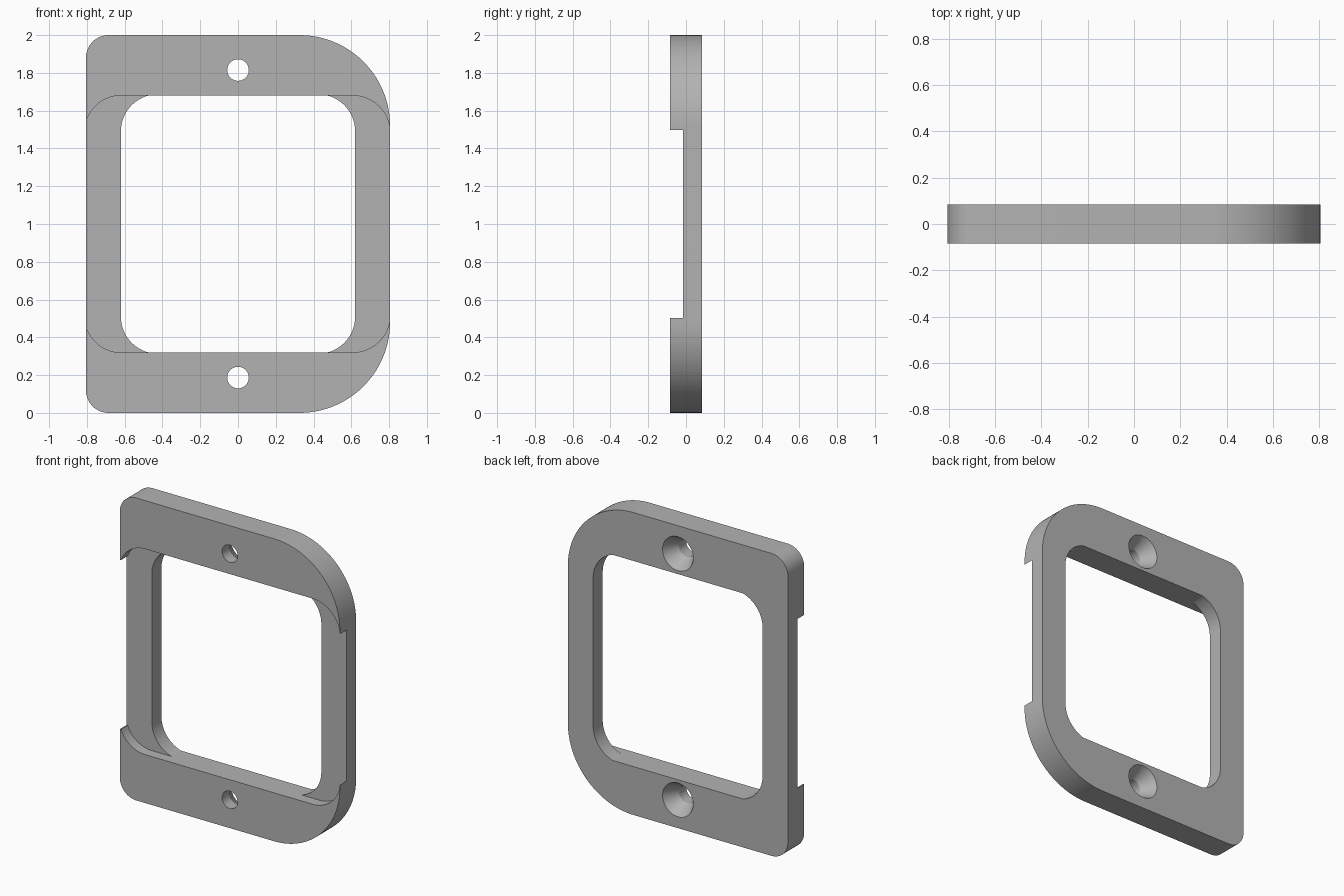
import bpy, bmesh, math
from mathutils import Matrix

cube = bpy.data.objects.get("Cube")
if cube:
    bpy.data.objects.remove(cube)

HALF = 0.085      # half the plate thickness
STEP = -0.015     # depth of the front recess
MID = 1.0         # height of the symmetry line

grey = bpy.data.materials.new("plain grey")
grey.use_nodes = True
GREY = (0.45, 0.45, 0.45, 1)
grey.diffuse_color = GREY
grey.node_tree.nodes["Principled BSDF"].inputs["Base Color"].default_value = GREY


def finish(name, bm):
    bmesh.ops.recalc_face_normals(bm, faces=bm.faces)
    mesh = bpy.data.meshes.new(name)
    bm.to_mesh(mesh)
    bm.free()
    mesh.materials.append(grey)
    obj = bpy.data.objects.new(name, mesh)
    bpy.context.collection.objects.link(obj)
    return obj


def rounded_prism(name, x0, x1, half_height, r_left, r_right, y0, y1, clip=9, steps=24):
    """Rounded rectangle in x-z, extruded along y; clip flattens top and bottom."""
    bm = bmesh.new()
    verts = []
    for quarter, (sx, sz) in enumerate([(1, 1), (-1, 1), (-1, -1), (1, -1)]):
        r = r_right if sx > 0 else r_left
        cx = x1 - r if sx > 0 else x0 + r
        cz = sz * (half_height - r)
        for i in range(steps + 1):
            a = (quarter + i / steps) * math.pi / 2
            z = max(-clip, min(clip, cz + r * math.sin(a)))
            verts.append(bm.verts.new((cx + r * math.cos(a), y0, MID + z)))
    face = bm.faces.new(verts)
    new = bmesh.ops.extrude_face_region(bm, geom=[face])["geom"]
    bmesh.ops.translate(bm, vec=(0, y1 - y0, 0),
                        verts=[g for g in new if isinstance(g, bmesh.types.BMVert)])
    bmesh.ops.remove_doubles(bm, verts=bm.verts, dist=1e-5)
    return finish(name, bm)


def screw_cutter(name, z):
    """Straight hole widening to a countersink at the back."""
    bm = bmesh.new()
    rings = []
    for y, r in [(-0.2, 0.057), (-0.01, 0.057), (HALF, 0.112), (0.2, 0.112)]:
        circle = bmesh.ops.create_circle(
            bm, segments=48, radius=r,
            matrix=Matrix.Translation((0, y, z)) @ Matrix.Rotation(math.pi / 2, 4, "X"))
        rings.append(circle["verts"])
    for a, b in zip(rings, rings[1:]):
        for i in range(len(a)):
            j = (i + 1) % len(a)
            bm.faces.new((a[i], a[j], b[j], b[i]))
    bm.faces.new(rings[0])
    bm.faces.new(rings[-1])
    return finish(name, bm)


def box_cutter(name, x0, x1, half_height, y0, y1):
    bm = bmesh.new()
    bmesh.ops.create_cube(
        bm, size=1,
        matrix=Matrix.Translation(((x0 + x1) / 2, (y0 + y1) / 2, MID))
        @ Matrix.Diagonal((x1 - x0, y1 - y0, 2 * half_height, 1)))
    return finish(name, bm)


# Plate with small left corners and large right corners
frame = rounded_prism("frame_plate", -0.805, 0.805, 1, 0.12, 0.48, -HALF, HALF, steps=32)

# Window, front recess with its open left end, and two screw holes
cutters = [
    rounded_prism("window_cutter", -0.62, 0.62, 0.687, 0.197, 0.197, -0.3, 0.3, clip=0.68),
    rounded_prism("recess_cutter", -0.81, 0.806, 0.68, 0.19, 0.2, -0.3, STEP),
    box_cutter("recess_end_cutter", -0.9, -0.788, 0.56, -0.3, STEP),
    screw_cutter("upper_screw_cutter", 1.815),
    screw_cutter("lower_screw_cutter", 0.187),
]
bpy.context.view_layer.objects.active = frame
for cutter in cutters:
    mod = frame.modifiers.new(cutter.name, "BOOLEAN")
    mod.operation = "DIFFERENCE"
    mod.solver = "EXACT"
    mod.object = cutter
    bpy.ops.object.modifier_apply(modifier=mod.name)
    bpy.data.objects.remove(cutter)

# Smooth curved walls, crisp edges
bpy.ops.object.select_all(action="DESELECT")
frame.select_set(True)
bpy.ops.object.shade_smooth_by_angle(angle=math.radians(30))
